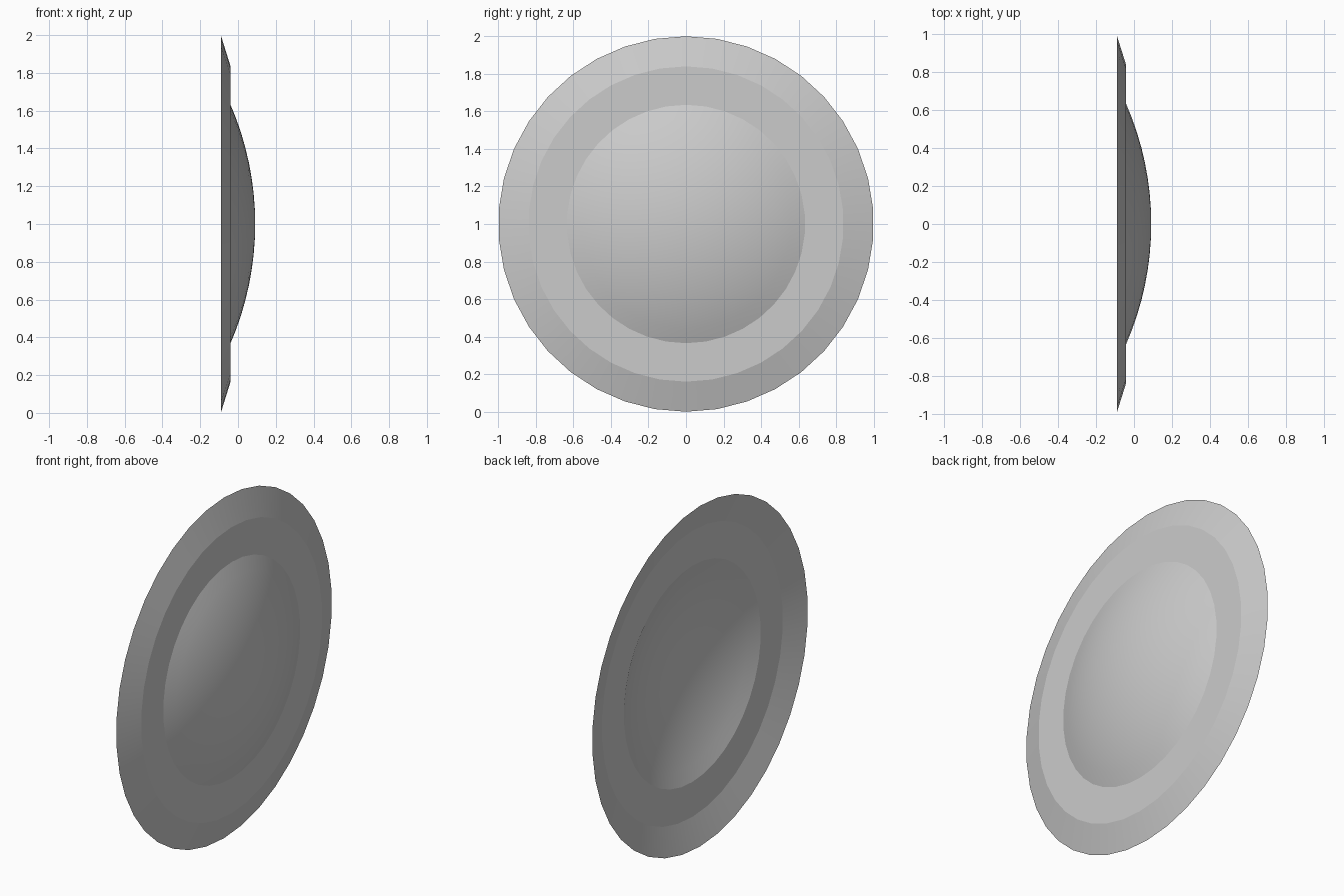
import bpy
import bmesh
import math
from mathutils import Vector

cube = bpy.data.objects.get("Cube")
if cube:
    bpy.data.objects.remove(cube, do_unlink=True)

SIDES = 38
CENTRE = Vector((0, 0, 1))
FRONT_X, FLAT_X, RIM_X = 0.091, -0.041, -0.091
DOME_R, BAND_R, RIM_R = 0.635, 0.84, 1.0
DOME_STEPS = 8

# Single grey colour
grey = bpy.data.materials.new("plain grey")
grey.use_nodes = True
colour = (0.6, 0.6, 0.6, 1)
grey.diffuse_color = colour
grey.node_tree.nodes["Principled BSDF"].inputs["Base Color"].default_value = colour


def dome_profile():
    """Shallow spherical arc from the pole to the flat band."""
    depth = FRONT_X - FLAT_X
    radius = (DOME_R ** 2 + depth ** 2) / (2 * depth)
    sweep = math.asin(DOME_R / radius)
    for i in range(DOME_STEPS + 1):
        a = sweep * i / DOME_STEPS
        yield FRONT_X - radius * (1 - math.cos(a)), radius * math.sin(a)


# Profile: dome, flat band, sloping rim
profile = list(dome_profile()) + [(FLAT_X, BAND_R), (RIM_X, RIM_R)]

# Turn the profile around the horizontal axis into an open shell
bm = bmesh.new()
verts = [bm.verts.new(CENTRE + Vector((x, 0, r))) for x, r in profile]
edges = [bm.edges.new(pair) for pair in zip(verts, verts[1:])]
bmesh.ops.spin(bm, geom=verts + edges, cent=CENTRE, axis=(1, 0, 0),
               angle=math.tau, steps=SIDES, use_duplicate=False)
bmesh.ops.remove_doubles(bm, verts=bm.verts[:], dist=0.0005)
bm.normal_update()
back_facing = [f for f in bm.faces if f.normal.x < 0]
if back_facing:
    bmesh.ops.reverse_faces(bm, faces=back_facing)

mesh = bpy.data.meshes.new("round_shield")
bm.to_mesh(mesh)
bm.free()
mesh.materials.append(grey)
shield = bpy.data.objects.new("round_shield", mesh)
bpy.context.collection.objects.link(shield)

# Smooth dome and rim, with crisp creases at the flat band
bpy.ops.object.select_all(action="DESELECT")
shield.select_set(True)
bpy.context.view_layer.objects.active = shield
bpy.ops.object.shade_smooth_by_angle(angle=math.radians(12))
